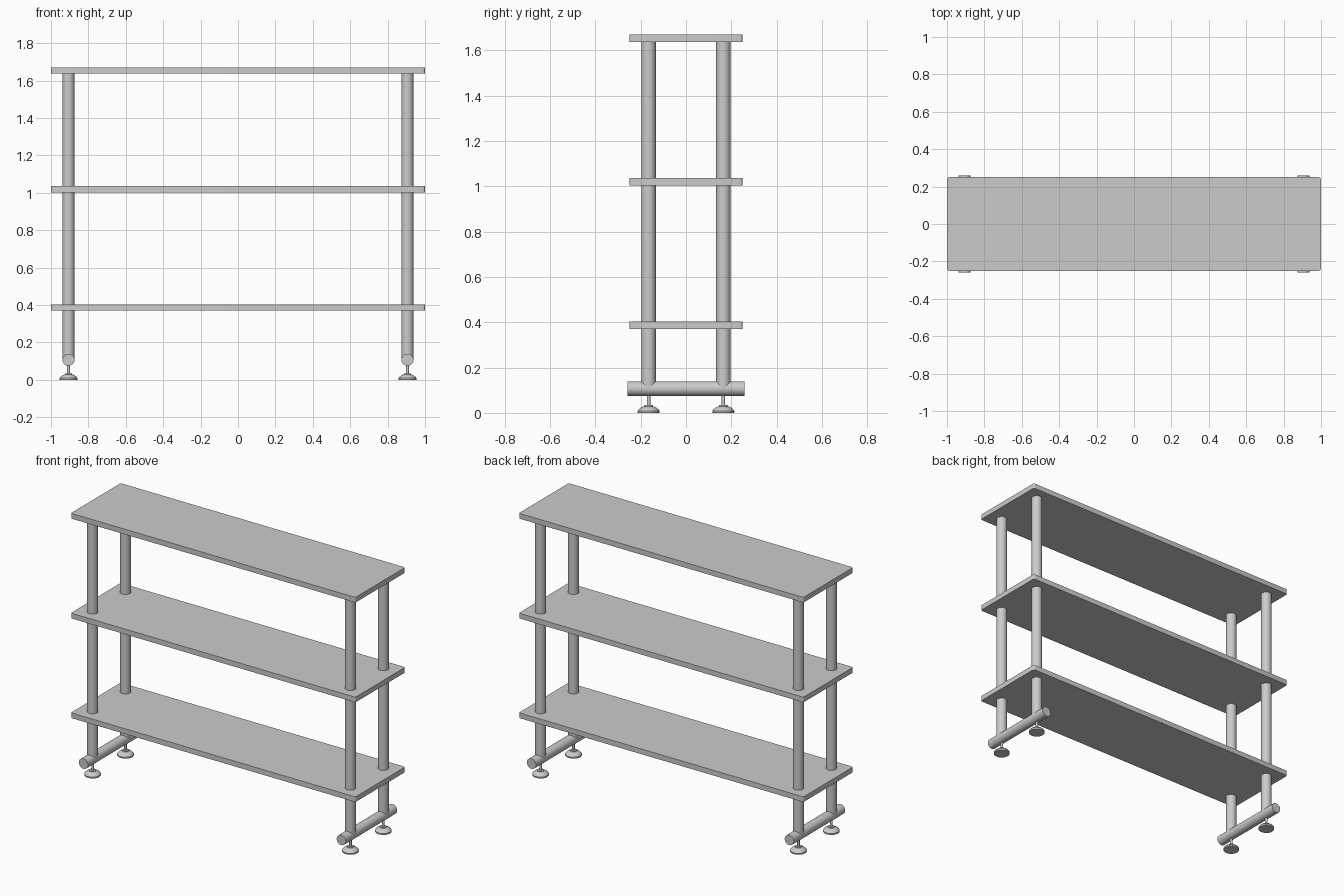
import bpy, bmesh, math
from mathutils import Matrix, Vector

if "Cube" in bpy.data.objects:
    bpy.data.objects.remove(bpy.data.objects["Cube"])

POST_X, POST_Y, TUBE_R = 0.906, 0.165, 0.032
TUBE_Z = 0.107
SHELF_T = 0.033
SHELVES = {"bottom": 0.37, "middle": 1.003, "top": 1.637}   # underside heights


def finish(bm, name, angle=40):
    bmesh.ops.recalc_face_normals(bm, faces=bm.faces)
    me = bpy.data.meshes.new(name)
    bm.to_mesh(me)
    bm.free()
    ob = bpy.data.objects.new(name, me)
    bpy.context.collection.objects.link(ob)
    bpy.ops.object.select_all(action='DESELECT')
    ob.select_set(True)
    bpy.context.view_layer.objects.active = ob
    bpy.ops.object.shade_smooth_by_angle(angle=math.radians(angle))
    return ob


def tube(name, start, end, r, sides=48):
    a, b = Vector(start), Vector(end)
    rot = (b - a).to_track_quat('Z', 'Y').to_matrix().to_4x4()
    bm = bmesh.new()
    bmesh.ops.create_cone(bm, cap_ends=True, segments=sides, radius1=r, radius2=r,
                          depth=(b - a).length,
                          matrix=Matrix.Translation((a + b) / 2) @ rot)
    return finish(bm, name)


def lathe(name, profile, x, y, sides=48):
    bm = bmesh.new()
    vs = [bm.verts.new((r, 0, z)) for r, z in profile]
    es = [bm.edges.new(p) for p in zip(vs, vs[1:])]
    bmesh.ops.spin(bm, geom=vs + es, cent=(0, 0, 0), axis=(0, 0, 1),
                   angle=math.tau, steps=sides)
    bmesh.ops.remove_doubles(bm, verts=bm.verts, dist=1e-5)
    bmesh.ops.translate(bm, verts=bm.verts, vec=(x, y, 0))
    return finish(bm, name, 30)


def shelf(name, z):
    # board with rounded vertical corners
    bm = bmesh.new()
    bmesh.ops.create_cube(bm, size=1)
    bmesh.ops.scale(bm, verts=bm.verts, vec=(2.0, 0.5, SHELF_T))
    bmesh.ops.translate(bm, verts=bm.verts, vec=(0, 0, z + SHELF_T / 2))
    corners = [e for e in bm.edges
               if abs(e.verts[0].co.z - e.verts[1].co.z) > SHELF_T / 2]
    bmesh.ops.bevel(bm, geom=corners, offset=0.012, segments=6, profile=0.5,
                    affect='EDGES')
    return finish(bm, name)


# Shelves
for level, z in SHELVES.items():
    shelf(level + "_shelf", z)

# Post sections fill the gaps between base tube and shelves
undersides = list(SHELVES.values())
sections = zip([TUBE_Z] + [z + SHELF_T for z in undersides[:-1]], undersides)
sections = list(zip(("lower", "middle", "upper"), sections))

# Domed pad of the levelling foot
PAD = [(0, 0), (0.047, 0), (0.048, 0.002), (0.048, 0.009), (0.044, 0.015),
       (0.036, 0.022), (0.027, 0.027), (0.020, 0.029), (0.019, 0.034), (0, 0.034)]

for sx, side in ((-1, "left"), (1, "right")):
    x = sx * POST_X
    # Base tube running front to back
    tube(side + "_base_tube", (x, -0.258, TUBE_Z), (x, 0.258, TUBE_Z), TUBE_R)
    for sy, end in ((-1, "front"), (1, "back")):
        y = sy * POST_Y
        tag = f"{end}_{side}"
        for part, (z0, z1) in sections:
            tube(f"{tag}_{part}_post", (x, y, z0), (x, y, z1), TUBE_R)
        # Levelling foot
        lathe(tag + "_foot_pad", PAD, x, y)
        tube(tag + "_foot_stem", (x, y, 0.03), (x, y, 0.085), 0.0075, 24)
